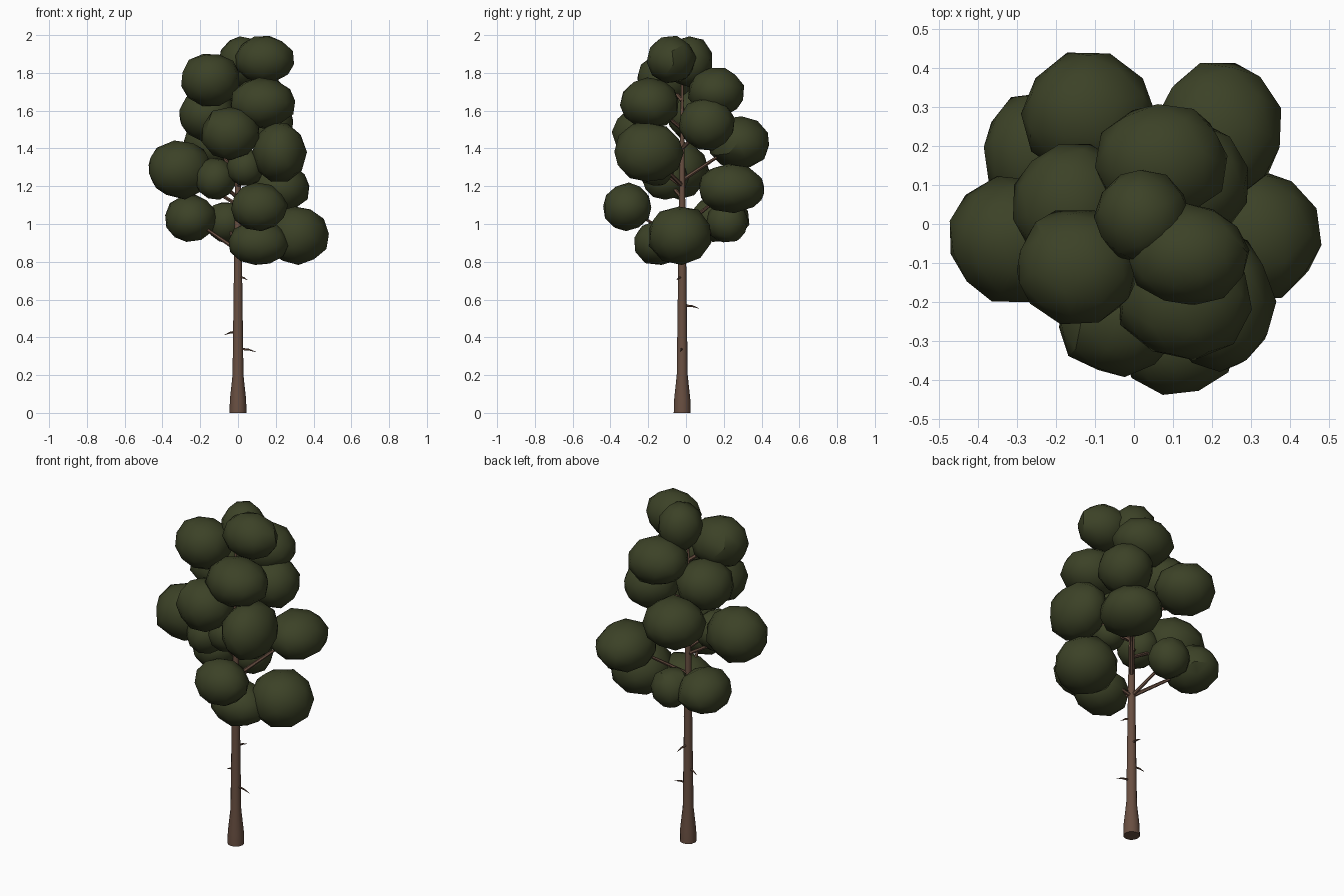
import bpy, bmesh, math, random
from mathutils import Vector, Matrix, Euler

random.seed(4)
cube = bpy.data.objects.get("Cube")
if cube:
    bpy.data.objects.remove(cube, do_unlink=True)


def material(name, rgb):
    m = bpy.data.materials.new(name)
    m.use_nodes = True
    m.diffuse_color = (*rgb, 1)
    m.node_tree.nodes["Principled BSDF"].inputs["Base Color"].default_value = (*rgb, 1)
    return m


bark = material("brown bark", (0.14, 0.078, 0.053))
leaf = material("dark green leaves", (0.045, 0.054, 0.02))


def finish(bm, name, mat, angle):
    mesh = bpy.data.meshes.new(name)
    bmesh.ops.recalc_face_normals(bm, faces=bm.faces)
    bm.to_mesh(mesh)
    bm.free()
    obj = bpy.data.objects.new(name, mesh)
    bpy.context.collection.objects.link(obj)
    mesh.materials.append(mat)
    bpy.ops.object.select_all(action="DESELECT")
    obj.select_set(True)
    bpy.context.view_layer.objects.active = obj
    bpy.ops.object.shade_smooth_by_angle(angle=math.radians(angle))
    return obj


def tube(name, path, sides):
    """Capped tube through (point, radius) pairs."""
    bm = bmesh.new()
    points = [Vector(p) for p, r in path]
    turn = (points[-1] - points[0]).to_track_quat("Z", "Y")
    rings = []
    for point, (_, r) in zip(points, path):
        ring = []
        for i in range(sides):
            a = math.tau * i / sides
            ring.append(bm.verts.new(point + turn @ Vector((r * math.cos(a), r * math.sin(a), 0))))
        rings.append(ring)
    for low, high in zip(rings, rings[1:]):
        for i in range(sides):
            j = (i + 1) % sides
            bm.faces.new((low[i], low[j], high[j], high[i]))
    bm.faces.new(rings[0])
    bm.faces.new(rings[-1])
    return finish(bm, name, bark, 50)


def leaf_clump(name, center, width, depth, height):
    """Faceted rounded clump with a slightly uneven surface."""
    bm = bmesh.new()
    bmesh.ops.create_icosphere(bm, subdivisions=2, radius=1.02)
    spin = Euler([random.uniform(0, math.tau) for _ in range(3)]).to_matrix()
    for v in bm.verts:
        v.co = spin @ v.co * random.uniform(0.96, 1.03)
    bmesh.ops.transform(bm, verts=bm.verts,
                        matrix=Matrix.Translation(center) @ Matrix.Diagonal((width, depth, height, 1)))
    return finish(bm, name, leaf, 32)


# Trunk with a flared foot
AXIS = -0.02
profile = [(0, 0.045), (0.07, 0.043), (0.2, 0.029), (0.8, 0.021), (1.2, 0.015), (1.75, 0.006)]
tube("trunk", [((0, AXIS, z), r) for z, r in profile], 12)

# Dead twigs on the bare trunk: height, tip x, tip y
for i, (z, x, y) in enumerate([(0.34, 0.095, -0.03), (0.43, -0.07, 0.0),
                               (0.57, 0.01, 0.07), (0.72, 0.05, -0.05)]):
    middle = (x * 0.6, AXIS + (y - AXIS) * 0.6, z - 0.005)
    tube(f"twig_{i + 1}", [((0, AXIS, z), 0.007), (middle, 0.005), ((x, y, z - 0.017), 0.001)], 5)

# Leaf clumps: centre, then half width, depth and height
clumps = [
    ((0.31, -0.03, 0.94), 0.17, 0.17, 0.155),
    ((0.11, -0.14, 0.9), 0.16, 0.14, 0.12),
    ((-0.25, 0.18, 1.03), 0.14, 0.16, 0.125),
    ((-0.06, 0.22, 1.01), 0.11, 0.11, 0.11),
    ((0.11, -0.31, 1.09), 0.15, 0.13, 0.125),
    ((0.22, 0.24, 1.19), 0.16, 0.18, 0.13),
    ((-0.12, -0.11, 1.24), 0.11, 0.12, 0.11),
    ((-0.31, -0.04, 1.29), 0.17, 0.16, 0.155),
    ((0.04, -0.16, 1.3), 0.1, 0.1, 0.1),
    ((0.22, -0.2, 1.38), 0.14, 0.18, 0.16),
    ((-0.12, 0.28, 1.43), 0.17, 0.16, 0.14),
    ((-0.04, -0.25, 1.48), 0.155, 0.14, 0.14),
    ((0.15, 0.11, 1.53), 0.15, 0.15, 0.14),
    ((-0.16, 0.05, 1.58), 0.15, 0.16, 0.14),
    ((0.13, -0.19, 1.64), 0.175, 0.155, 0.135),
    ((0.07, 0.16, 1.7), 0.17, 0.15, 0.13),
    ((-0.145, -0.11, 1.765), 0.16, 0.15, 0.14),
    ((0.14, -0.08, 1.87), 0.155, 0.13, 0.125),
    ((0.02, 0.02, 1.86), 0.12, 0.12, 0.135),
]
for i, (center, width, depth, height) in enumerate(clumps):
    leaf_clump(f"leaf_clump_{i + 1}", center, width, depth, height)
    # Each clump hangs on a rising branch from the trunk
    tip = Vector(center)
    reach = math.hypot(tip.x, tip.y - AXIS)
    start = Vector((0, AXIS, max(0.86, tip.z - 0.55 * reach - 0.02)))
    tube(f"branch_{i + 1}", [(start, 0.011), (start.lerp(tip, 0.5), 0.009), (tip, 0.004)], 6)
